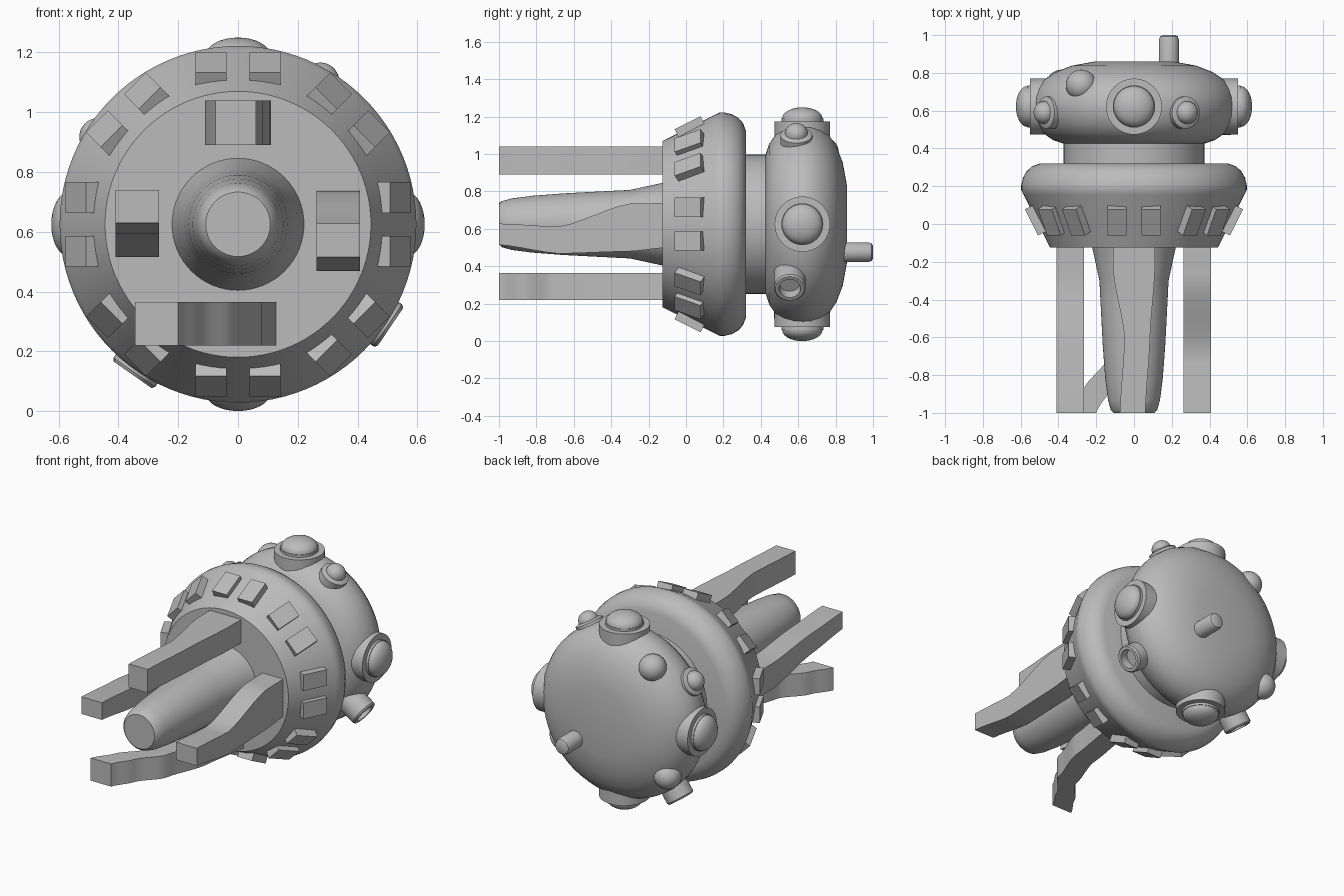
import bpy, bmesh, math
from mathutils import Vector, Matrix

cube = bpy.data.objects.get("Cube")
if cube:
    bpy.data.objects.remove(cube, do_unlink=True)

grey = bpy.data.materials.new("hull_grey")
grey.use_nodes = True
grey.diffuse_color = (0.5, 0.5, 0.5, 1)
grey.node_tree.nodes["Principled BSDF"].inputs["Base Color"].default_value = (0.5, 0.5, 0.5, 1)

CENTRE = Vector((0, 0, 0.625))
BACK = Vector((0, 1, 0))


def finish(name, bm, matrix=None, smooth=True):
    """Turn a bmesh into a named, shaded object."""
    bmesh.ops.remove_doubles(bm, verts=bm.verts, dist=0.0001)
    bmesh.ops.recalc_face_normals(bm, faces=bm.faces)
    if matrix:
        bm.transform(matrix)
    mesh = bpy.data.meshes.new(name)
    bm.to_mesh(mesh)
    bm.free()
    mesh.materials.append(grey)
    obj = bpy.data.objects.new(name, mesh)
    bpy.context.collection.objects.link(obj)
    if smooth:
        bpy.ops.object.select_all(action="DESELECT")
        obj.select_set(True)
        bpy.context.view_layer.objects.active = obj
        bpy.ops.object.shade_smooth_by_angle(angle=math.radians(32))
    return obj


def lathe(name, profile, origin=CENTRE, direction=BACK, sides=64):
    """Spin (radius, distance) points around a direction; zero radius closes an end."""
    bm = bmesh.new()
    rings = []
    for r, h in profile:
        rings.append([bm.verts.new((r * math.cos(t), r * math.sin(t), h))
                      for t in (2 * math.pi * i / sides for i in range(sides))])
    for a, b in zip(rings, rings[1:]):
        for i in range(sides):
            j = (i + 1) % sides
            bm.faces.new((a[i], a[j], b[j], b[i]))
    turn = direction.to_track_quat("Z", "Y").to_matrix().to_4x4()
    return finish(name, bm, Matrix.Translation(origin) @ turn)


def arc(r, height, base, steps=8):
    """Quarter-ellipse dome profile ending on the axis."""
    return [(r * math.cos(k * math.pi / 2 / steps), base + height * math.sin(k * math.pi / 2 / steps))
            for k in range(steps + 1)]


def radial(degrees):
    t = math.radians(degrees)
    return Vector((math.cos(t), 0, math.sin(t)))


# Main body of revolution
lathe("collar", [(0, -0.125), (0.445, -0.125), (0.585, 0.155), (0.597, 0.18), (0.597, 0.205),
                 (0.588, 0.245), (0.568, 0.28), (0.54, 0.305), (0.5, 0.32), (0, 0.32)], sides=96)
lathe("neck", [(0, 0.3), (0.372, 0.3), (0.372, 0.46), (0, 0.46)])
lathe("rear_head", [(0, 0.425), (0.37, 0.425), (0.43, 0.445), (0.48, 0.48), (0.515, 0.525),
                    (0.535, 0.575), (0.541, 0.625), (0.535, 0.67), (0.515, 0.715), (0.475, 0.765),
                    (0.415, 0.805), (0.33, 0.838), (0.21, 0.86), (0, 0.86)], sides=96)
lathe("barrel", [(0, -1), (0.108, -1), (0.123, -0.985), (0.138, -0.93), (0.152, -0.82),
                 (0.165, -0.65), (0.178, -0.4), (0.183, -0.3), (0.222, -0.12), (0, -0.12)])
lathe("tail_rod", [(0.053, 0.8), (0.053, 0.975), (0.046, 0.993), (0.034, 1), (0, 1)],
      origin=Vector((0.185, 0, 0.475)), sides=32)


# Curved prongs: depth, low edge and high edge along one axis, fixed on the other
def prong(name, stations, span, sideways):
    bm = bmesh.new()
    loops = []
    path = []
    for (y0, a0, b0), (y1, a1, b1) in zip(stations, stations[1:]):
        for k in range(6):
            t = k / 6
            s = (t + t * t * (3 - 2 * t)) / 2
            path.append((y0 + (y1 - y0) * t, a0 + (a1 - a0) * s, b0 + (b1 - b0) * s))
    path.append(stations[-1])
    for y, lo, hi in path:
        corners = [(lo, span[0]), (hi, span[0]), (hi, span[1]), (lo, span[1])]
        loops.append([bm.verts.new((p, y, q) if sideways else (q, y, p)) for p, q in corners])
    for a, b in zip(loops, loops[1:]):
        for i in range(4):
            j = (i + 1) % 4
            bm.faces.new((a[i], a[j], b[j], b[i]))
    bm.faces.new(loops[0])
    bm.faces.new(loops[-1])
    finish(name, bm)


prong("top_prong", [(-1, -0.075, 0.06), (-0.6, -0.05, 0.085), (-0.25, -0.11, 0.11),
                    (-0.1, -0.11, 0.11)], (0.89, 1.04), True)
prong("bottom_prong", [(-1, -0.345, -0.2), (-0.87, -0.265, -0.125), (-0.72, -0.145, -0.01),
                       (-0.45, -0.06, 0.08), (-0.1, -0.01, 0.13)], (0.22, 0.365), True)
prong("left_prong", [(-1, 0.515, 0.628), (-0.68, 0.468, 0.612), (-0.3, 0.48, 0.735),
                     (-0.1, 0.5, 0.738)], (0.262, 0.408), False)
prong("right_prong", [(-1, 0.63, 0.74), (-0.68, 0.59, 0.72), (-0.3, 0.515, 0.68),
                      (-0.1, 0.515, 0.68)], (-0.41, -0.265), False)

# Pairs of raised pads around the collar cone
tilt = math.atan2(0.14, 0.28)
for n in range(8):
    for side in (-1, 1):
        bm = bmesh.new()
        bmesh.ops.create_cube(bm, size=1, matrix=Matrix.Diagonal((0.103, 0.155, 0.06, 1)))
        place = (Matrix.Translation(CENTRE) @ Matrix.Rotation(n * math.pi / 4, 4, "Y")
                 @ Matrix.Translation((side * 0.09, 0.022, 0.516)) @ Matrix.Rotation(tilt, 4, "X"))
        finish(f"collar_pad_{n}_{'left' if side > 0 else 'right'}", bm, place, False)

# Four large domed pods
head = CENTRE + Vector((0, 0.622, 0))
for name, angle in (("left", 0), ("top", 90), ("right", 180), ("bottom", 270)):
    lathe(f"{name}_large_pod", [(0, 0.3), (0.148, 0.3), (0.148, 0.55), (0.112, 0.55),
                                (0.112, 0.565)] + arc(0.108, 0.06, 0.565),
          head, radial(angle), 48)

# Small domed pods on the upper half
for name, angle in (("upper_left", 60), ("upper_right", 148)):
    lathe(f"{name}_small_pod", [(0, 0.4), (0.085, 0.4), (0.085, 0.55), (0.062, 0.56)]
          + arc(0.06, 0.055, 0.56), CENTRE + Vector((0, 0.59, 0)), radial(angle), 32)

# Open tubes on the lower half
for name, angle in (("lower_left", -34), ("lower_right", -125)):
    lathe(f"{name}_tube", [(0, 0.4), (0.085, 0.4), (0.085, 0.605), (0.077, 0.615), (0.058, 0.615),
                           (0.055, 0.56), (0, 0.56)],
          CENTRE + Vector((0, 0.555, 0)), radial(angle), 32)

# Round bumps on the back of the head
for name, angle in (("upper", 126), ("lower", 216)):
    ball = [(0.082 * math.sin(k * math.pi / 16), -0.082 * math.cos(k * math.pi / 16)) for k in range(17)]
    lathe(f"{name}_rear_bump", ball, CENTRE + radial(angle) * 0.475 + Vector((0, 0.735, 0)), BACK, 32)
